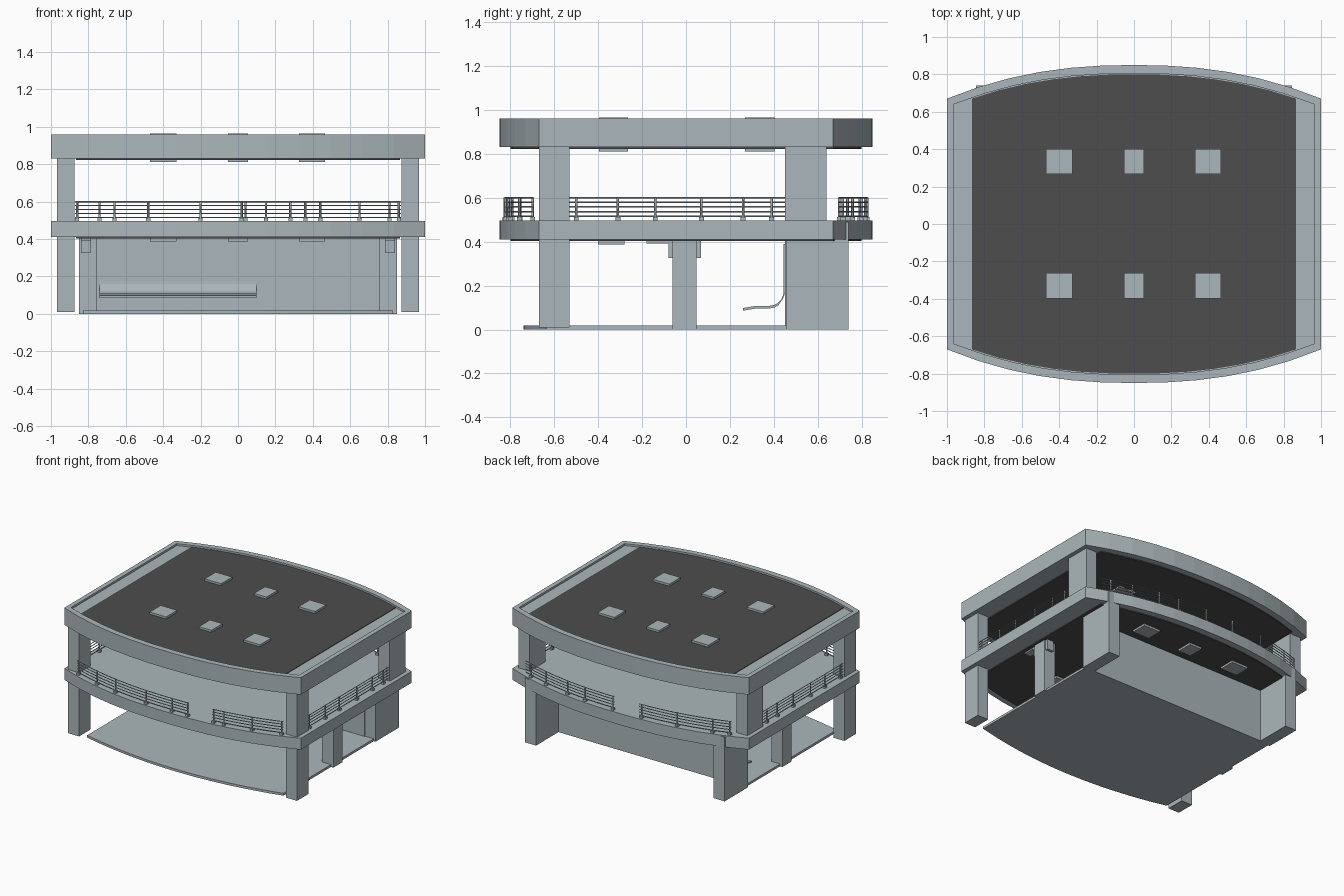
import bpy, bmesh, math

if "Cube" in bpy.data.objects:
    bpy.data.objects.remove(bpy.data.objects["Cube"])


def material(name, col):
    m = bpy.data.materials.new(name)
    m.diffuse_color = (*col, 1)
    m.use_nodes = True
    m.node_tree.nodes["Principled BSDF"].inputs["Base Color"].default_value = m.diffuse_color
    return m


GREY = material("pale concrete", (0.41, 0.47, 0.495))
DARK = material("dark roofing", (0.075, 0.075, 0.075))


def finish(name, bm, mat):
    bmesh.ops.recalc_face_normals(bm, faces=bm.faces[:])
    me = bpy.data.meshes.new(name)
    bm.to_mesh(me)
    bm.free()
    me.materials.append(mat)
    ob = bpy.data.objects.new(name, me)
    bpy.context.collection.objects.link(ob)
    return ob


def box(name, x0, x1, y0, y1, z0, z1, mat=GREY):
    bm = bmesh.new()
    bmesh.ops.create_cube(bm, size=1)
    for v in bm.verts:
        v.co = ((x0 + x1) / 2 + v.co.x * (x1 - x0),
                (y0 + y1) / 2 + v.co.y * (y1 - y0),
                (z0 + z1) / 2 + v.co.z * (z1 - z0))
    return finish(name, bm, mat)


def bow(x):
    return 0.85 - 0.18 * abs(x) ** 2.3


def outline(hx, inset=0.0, n=12):
    xs = [-hx + 2 * hx * i / n for i in range(n + 1)]
    return [(x, -bow(x) + inset) for x in xs] + [(x, bow(x) - inset) for x in reversed(xs)]


def prism(name, pts, z0, z1, mat=GREY):
    bm = bmesh.new()
    lo = [bm.verts.new((x, y, z0)) for x, y in pts]
    hi = [bm.verts.new((x, y, z1)) for x, y in pts]
    bm.faces.new(lo[::-1])
    bm.faces.new(hi)
    for i in range(len(pts)):
        j = (i + 1) % len(pts)
        bm.faces.new((lo[i], lo[j], hi[j], hi[i]))
    return finish(name, bm, mat)


def roof_slab(name, z0, z1, drop):
    # bowed slab with a raised rim around a sunken top
    bm = bmesh.new()
    outer, inner = outline(1.0), outline(0.965, 0.045)
    rings = [[bm.verts.new((x, y, z)) for x, y in p]
             for p, z in ((outer, z0), (outer, z1), (inner, z1), (inner, z1 - drop))]
    n = len(outer)
    for a, b in zip(rings, rings[1:]):
        for i in range(n):
            j = (i + 1) % n
            bm.faces.new((a[i], a[j], b[j], b[i]))
    bm.faces.new(rings[0][::-1])
    bm.faces.new(rings[-1])
    return finish(name, bm, GREY)


def rods(name, paths, r):
    cu = bpy.data.curves.new(name, 'CURVE')
    cu.dimensions = '3D'
    cu.bevel_depth = r
    cu.bevel_resolution = 0
    cu.use_fill_caps = True
    for p in paths:
        s = cu.splines.new('POLY')
        s.points.add(len(p) - 1)
        for pt, co in zip(s.points, p):
            pt.co = (*co, 1)
    tmp = bpy.data.objects.new(name + "_curve", cu)
    bpy.context.collection.objects.link(tmp)
    bpy.context.view_layer.update()
    me = bpy.data.meshes.new_from_object(tmp.evaluated_get(bpy.context.evaluated_depsgraph_get()))
    bpy.data.objects.remove(tmp)
    me.name = name
    me.materials.clear()
    me.materials.append(GREY)
    ob = bpy.data.objects.new(name, me)
    bpy.context.collection.objects.link(ob)


# roof, middle slab, and their dark coverings
roof_slab("roof_slab", 0.83, 0.96, 0.015)
prism("roof_covering", outline(0.865, 0.05), 0.94, 0.949, DARK)
prism("upper_ceiling", outline(0.865, 0.05), 0.822, 0.831, DARK)
prism("middle_slab", outline(1.0), 0.41, 0.497)
prism("lower_ceiling", outline(0.865, 0.05), 0.402, 0.411, DARK)

# skylights and ceiling lamps
for x, w in ((-0.4, 0.07), (0, 0.053), (0.395, 0.07)):
    for y in (-0.33, 0.335):
        box("skylight", x - w, x + w, y - 0.067, y + 0.067, 0.811, 0.965)
    for y in (-0.34, 0.605):
        box("ceiling_lamp", x - w, x + w, y - 0.06, y + 0.06, 0.387, 0.405)

# ground floor plate with bowed front
fx = [-0.83 + 1.66 * i / 12 for i in range(13)]
prism("ground_floor", [(x, -0.74 + 0.15 * x * x) for x in fx] + [(0.83, 0.47), (-0.83, 0.47)], 0, 0.018)

# columns and brackets, mirrored left and right
def side_box(name, s, x0, x1, *rest):
    box(name, min(s * x0, s * x1), max(s * x0, s * x1), *rest)


for s in (-1, 1):
    side_box("front_column", s, 0.875, 0.968, -0.67, -0.53, 0.01, 0.83)
    side_box("upper_back_column", s, 0.875, 0.968, 0.45, 0.64, 0.49, 0.83)
    side_box("back_fin", s, 0.75, 0.845, 0.455, 0.74, 0.0, 0.49)
    side_box("middle_column", s, 0.755, 0.85, -0.062, 0.048, 0.0, 0.41)
    side_box("bracket_arm", s, 0.785, 0.84, -0.18, -0.06, 0.392, 0.41)
    side_box("bracket_leg", s, 0.785, 0.84, -0.08, -0.06, 0.325, 0.41)
    side_box("bracket_heel", s, 0.785, 0.84, 0.045, 0.068, 0.325, 0.41)

# back wall of the lower level
box("back_wall", -0.755, 0.755, 0.45, 0.47, 0.01, 0.405)

# curved bench sweeping up into the wall
prof = [(0.26, 0.098), (0.32, 0.108), (0.38, 0.108)]
prof += [(0.38 + 0.064 * math.sin(a), 0.172 - 0.064 * math.cos(a))
         for a in (math.radians(d) for d in (20, 40, 60, 80, 90))]
prof += [(0.444, 0.39)]
bm = bmesh.new()
loop = prof + [(y + (0.006 if z > 0.13 else 0), z - (0 if z > 0.13 else 0.012)) for y, z in reversed(prof)]
a = [bm.verts.new((-0.74, y, z)) for y, z in loop]
b = [bm.verts.new((0.1, y, z)) for y, z in loop]
bm.faces.new(a)
bm.faces.new(b[::-1])
for i in range(len(loop)):
    j = (i + 1) % len(loop)
    bm.faces.new((a[i], a[j], b[j], b[i]))
finish("curved_bench", bm, GREY)

# railings: five rails with posts, bowed front and back runs with a gap, straight sides
LEVELS = (0.515, 0.537, 0.558, 0.579, 0.599)


def railing(name, pts, posts):
    rods(name + "_rails", [[(x, y, z) for x, y in pts] for z in LEVELS], 0.0035)
    rods(name + "_posts", [[(x, y, 0.495), (x, y, 0.602)] for x, y in posts], 0.006)
    for x, y in posts:
        box(name + "_foot", x - 0.011, x + 0.011, y - 0.011, y + 0.011, 0.495, 0.513)


def bowed_run(name, s, x0, x1, posts, n=8):
    def at(x):
        return x, s * (bow(x) - 0.025)
    railing(name, [at(x0 + (x1 - x0) * i / n) for i in range(n + 1)], [at(x) for x in posts])


bowed_run("front_left_railing", -1, -0.87, 0.16, (-0.86, -0.66, -0.48, -0.2, 0.02, 0.15))
bowed_run("front_right_railing", -1, 0.35, 0.87, (0.36, 0.44, 0.65, 0.86))
bowed_run("back_left_railing", 1, -0.87, -0.18, (-0.86, -0.74, -0.48, -0.2))
bowed_run("back_right_railing", 1, 0.03, 0.87, (0.04, 0.28, 0.44, 0.65, 0.81))
for s in (-1, 1):
    x = s * 0.955
    railing("side_railing", [(x, -0.53), (x, 0.45)], [(x, y) for y in (-0.5, -0.31, -0.14, 0.07, 0.26, 0.39)])
